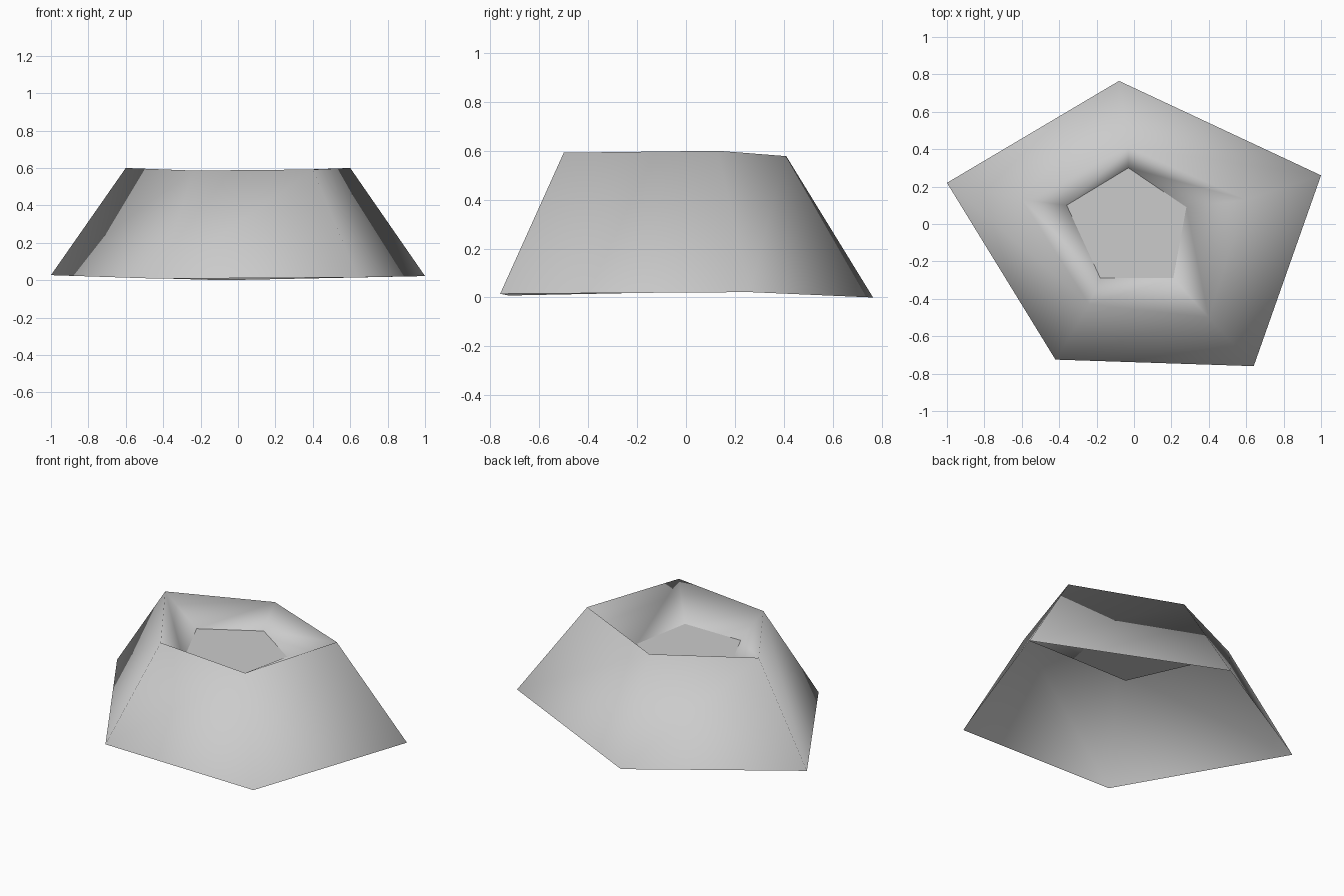
import bpy

cube = bpy.data.objects.get("Cube")
if cube:
    bpy.data.objects.remove(cube, do_unlink=True)

stone = bpy.data.materials.new("plain_grey")
stone.use_nodes = True
grey = (0.6, 0.6, 0.6, 1.0)
stone.diffuse_color = grey
stone.node_tree.nodes["Principled BSDF"].inputs["Base Color"].default_value = grey

# Irregular five-sided rings: left, back, right, front right, front left
base_ring = [(-1, .22, .027), (-.08, .765, 0), (1, .26, .022), (.64, -.76, .015), (-.42, -.725, .008)]
rim_ring = [(-.6, .13, .6), (-.03, .41, .578), (.6, .13, .6), (.4, -.5, .592), (-.24, -.43, .586)]
floor_ring = [(-.36, .1, .44), (-.03, .3, .437), (.28, .09, .438), (.21, -.29, .438), (-.18, -.29, .438)]


def make_part(name, rings, cap=False, smooth=False):
    """Bridge consecutive rings with quads, optionally capping the last one."""
    sides = len(rings[0])
    verts = [p for ring in rings for p in ring]
    faces = []
    for r in range(len(rings) - 1):
        for i in range(sides):
            j = (i + 1) % sides
            low, high = r * sides, (r + 1) * sides
            faces.append((low + j, low + i, high + i, high + j))
    if cap:
        start = (len(rings) - 1) * sides
        faces.append(tuple(reversed(range(start, start + sides))))
    mesh = bpy.data.meshes.new(name)
    mesh.from_pydata(verts, [], faces)
    mesh.materials.append(stone)
    for poly in mesh.polygons:
        poly.use_smooth = smooth
    obj = bpy.data.objects.new(name, mesh)
    bpy.context.collection.objects.link(obj)
    return obj


# Outer slope and crater wall share one softly shaded skin, open underneath
make_part("mound_shell", [base_ring, rim_ring, floor_ring], smooth=True)

# Flat floor closing the crater
make_part("crater_floor", [floor_ring], cap=True)
